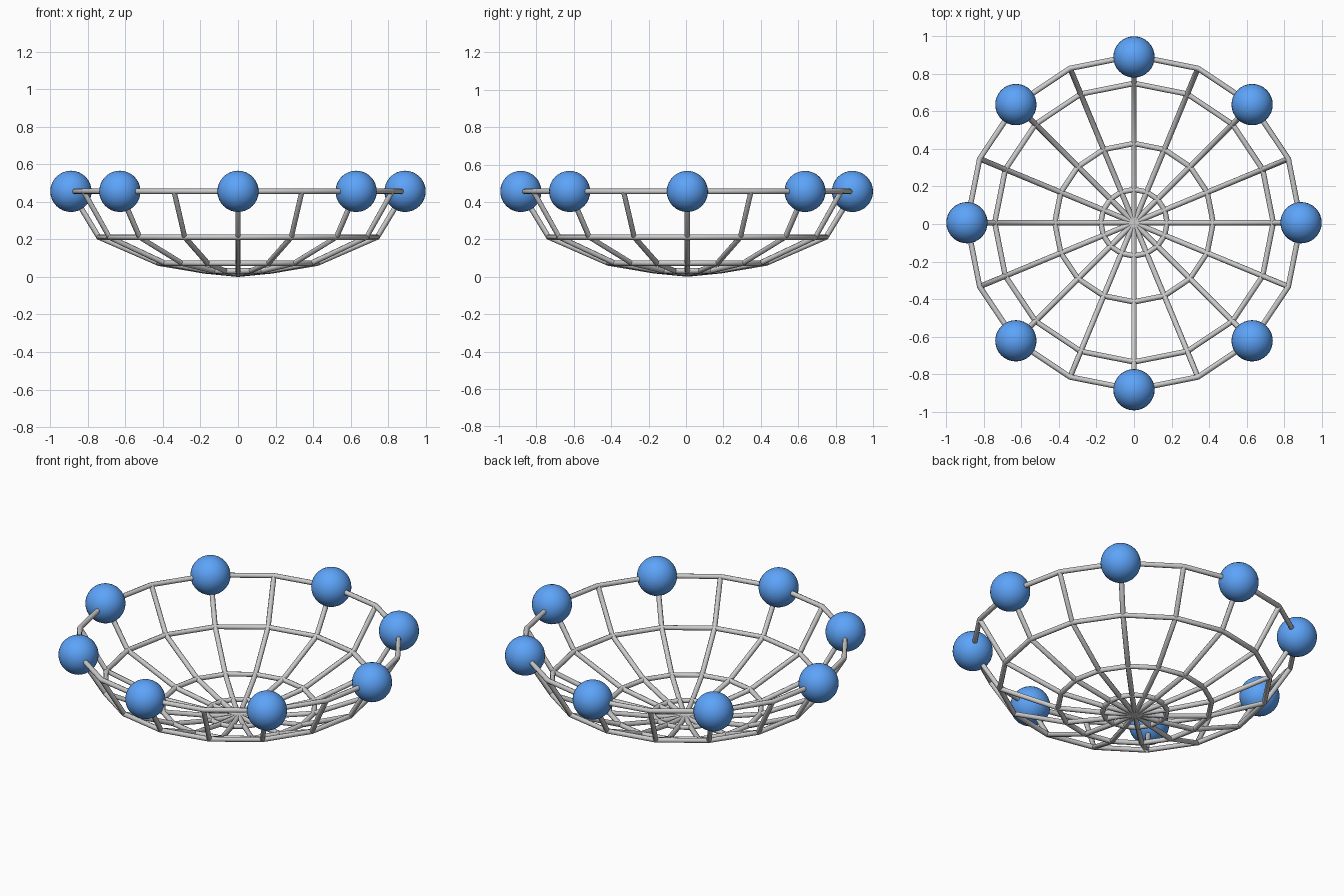
import bpy
from math import cos, sin, tau, radians

if "Cube" in bpy.data.objects:
    bpy.data.objects.remove(bpy.data.objects["Cube"])

SIDES = 16
ROD = 0.0145
Y_SHIFT = 0.007  # the frame sits slightly behind the centre
# (radius, height) of the bowl profile from centre to rim
PROFILE = [(0.0, 0.0145), (0.177, 0.032), (0.422, 0.073), (0.742, 0.212), (0.89, 0.456)]
RIM_R, RIM_Z = PROFILE[-1]


def polar(r, z, i):
    a = tau * i / SIDES
    return (r * cos(a), r * sin(a) + Y_SHIFT, z)


def wire(name, paths, cyclic):
    """Round rods that follow straight-segment paths."""
    curve = bpy.data.curves.new(name, 'CURVE')
    curve.dimensions = '3D'
    curve.bevel_depth = ROD
    curve.bevel_resolution = 2
    curve.use_fill_caps = True
    for path in paths:
        spline = curve.splines.new('POLY')
        spline.points.add(len(path) - 1)
        for point, co in zip(spline.points, path):
            point.co = (*co, 1)
        spline.use_cyclic_u = cyclic
    obj = bpy.data.objects.new(name, curve)
    bpy.context.collection.objects.link(obj)
    bpy.ops.object.select_all(action='DESELECT')
    obj.select_set(True)
    bpy.context.view_layer.objects.active = obj
    bpy.ops.object.convert(target='MESH')
    bpy.ops.object.shade_smooth_by_angle(angle=radians(65))


# Horizontal rings
for name, (r, z) in zip(("base_ring", "lower_ring", "upper_ring", "rim_ring"), PROFILE[1:]):
    wire(name, [[polar(r, z, i) for i in range(SIDES)]], True)

# Ribs running from rim to rim through the bottom centre
ribs = []
for i in range(SIDES // 2):
    down = [polar(r, z, i) for r, z in reversed(PROFILE)]
    up = [polar(r, z, i + SIDES // 2) for r, z in PROFILE[1:]]
    ribs.append(down + up)
wire("ribs", ribs, False)

# Balls on every second rim joint
blue = bpy.data.materials.new("blue")
blue.diffuse_color = (0.11, 0.37, 0.95, 1)
blue.use_nodes = True
blue.node_tree.nodes["Principled BSDF"].inputs["Base Color"].default_value = blue.diffuse_color
for i in range(0, SIDES, 2):
    x, y, z = polar(RIM_R, RIM_Z, i)
    y = max(-0.89, min(0.89, y))
    bpy.ops.mesh.primitive_uv_sphere_add(segments=32, ring_count=16, radius=0.11,
                                         location=(x, y, z))
    ball = bpy.context.object
    ball.name = f"rim_ball_{i // 2 + 1}"
    ball.data.materials.append(blue)
    bpy.ops.object.shade_smooth()
